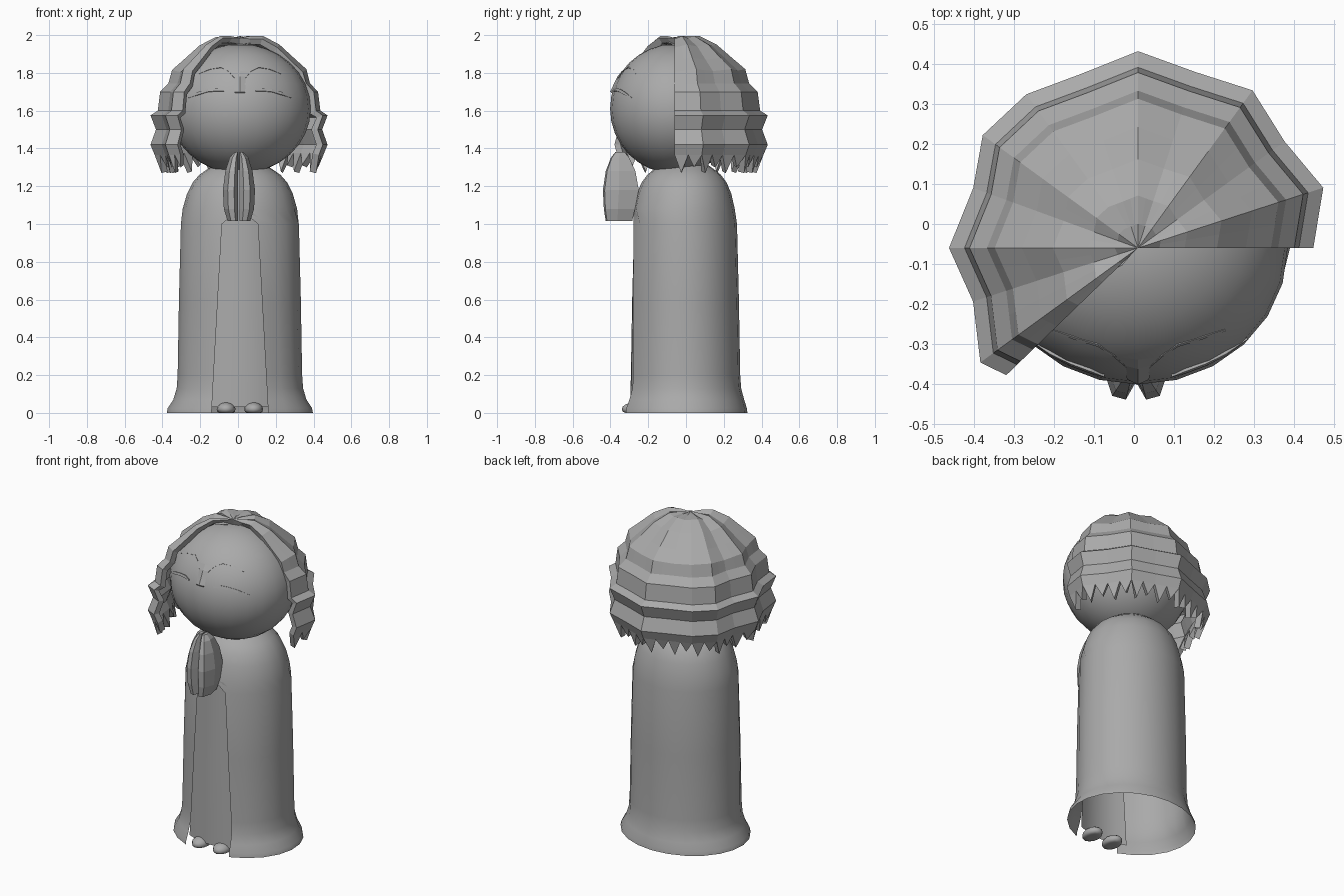
import bpy
import bmesh
from math import sin, cos, asin, pi, radians, sqrt

cube = bpy.data.objects.get("Cube")
if cube:
    bpy.data.objects.remove(cube, do_unlink=True)

grey = bpy.data.materials.new("plain_grey")
grey.use_nodes = True
tone = (0.4, 0.4, 0.4, 1)
grey.diffuse_color = tone
grey.node_tree.nodes["Principled BSDF"].inputs["Base Color"].default_value = tone

CX = 0.01


def finish(name, bm, smooth=None):
    bmesh.ops.remove_doubles(bm, verts=bm.verts, dist=0.0005)
    mesh = bpy.data.meshes.new(name)
    bm.to_mesh(mesh)
    bm.free()
    mesh.materials.append(grey)
    ob = bpy.data.objects.new(name, mesh)
    bpy.context.collection.objects.link(ob)
    if smooth:
        bpy.ops.object.select_all(action='DESELECT')
        ob.select_set(True)
        bpy.context.view_layer.objects.active = ob
        bpy.ops.object.shade_smooth_by_angle(angle=radians(smooth))
    return ob


def skin(bm, rows, closed=False):
    """Join rows of points, listed top to bottom, with quads."""
    grid = [[bm.verts.new(p) for p in row] for row in rows]
    n = len(grid[0])
    for a, b in zip(grid, grid[1:]):
        for i in range(n if closed else n - 1):
            j = (i + 1) % n
            bm.faces.new((a[i], b[i], b[j], a[j]))
    return grid


def ellipsoid(name, centre, radii, segs, rings, floor=None):
    bm = bmesh.new()
    bmesh.ops.create_uvsphere(bm, u_segments=segs, v_segments=rings, radius=1)
    for v in bm.verts:
        v.co = [c + r * k for c, r, k in zip(centre, radii, v.co)]
        if floor is not None:
            v.co.z = max(v.co.z, floor)
    return finish(name, bm, 60)


# Robe: flared shell, split down the front (height, x radius, y radius)
robe_rows = [(1.31, .14, .13), (1.285, .18, .165), (1.26, .215, .195), (1.22, .25, .225),
             (1.16, .28, .25), (1.08, .303, .268), (1.0, .315, .28), (.6, .324, .29),
             (.2, .33, .297), (.13, .335, .302), (.07, .353, .318), (.025, .383, .332),
             (0, .388, .335)]


def gap(z):
    return 0.15 - 0.055 * z if z < 1.05 else 0.0


rows = []
for z, rx, ry in robe_rows:
    g = asin(gap(z) / rx)
    angles = [-pi / 2 + g + (2 * pi - 2 * g) * i / 20 for i in range(21)]
    rows.append([(CX + rx * cos(a), -0.01 + ry * sin(a), z) for a in angles])
bm = bmesh.new()
skin(bm, rows)
finish("robe", bm, 50)

# Recessed panel behind the opening
bm = bmesh.new()
rows = []
for z, rx, ry in [(1.08, .3, .262), (.6, .32, .275), (.03, .33, .285)]:
    w = 0.17 - 0.055 * z
    rows.append([(CX + w * t / 3, -0.01 - ry * sqrt(1 - (w * t / 3 / rx) ** 2), z)
                 for t in range(-3, 4)])
skin(bm, rows)
finish("front_panel", bm, 50)

# Feet
for side, label in ((-1, "right"), (1, "left")):
    ellipsoid(label + "_foot", (CX + side * .073, -.27, .02), (.05, .07, .036), 12, 8, 0)

# Head
HC, HR = (CX, -0.06, 1.61), (.375, .342, .343)
ellipsoid("head", HC, HR, 24, 16)


def on_face(x, z, lift):
    k = 1 - (x / HR[0]) ** 2 - ((z - HC[2]) / HR[2]) ** 2
    return (CX + x, HC[1] - HR[1] * sqrt(k) - lift, z)


def face_strip(name, upper, lower, side, lift=0.004):
    bm = bmesh.new()
    skin(bm, [[on_face(side * x, z, lift) for x, z in line] for line in (upper, lower)])
    if side < 0:
        bmesh.ops.reverse_faces(bm, faces=bm.faces)
    ob = finish(name, bm)
    mod = ob.modifiers.new("thickness", 'SOLIDIFY')
    mod.thickness = 0.008


# Eyes and brows
for side, label in ((-1, "right"), (1, "left")):
    face_strip(label + "_eye",
               [(.085, 1.708), (.12, 1.72), (.17, 1.715), (.22, 1.7), (.275, 1.67)],
               [(.085, 1.703), (.12, 1.705), (.17, 1.7), (.22, 1.685), (.275, 1.667)], side)
    brow = [(.03, 1.78), (.06, 1.815), (.1, 1.835), (.16, 1.825), (.22, 1.8)]
    face_strip(label + "_brow", brow, [(x, z - .006) for x, z in brow], side, 0.001)

# Nose: slim wedge that fades into the brow
bm = bmesh.new()
skin(bm, [[on_face(-w, z, 0), on_face(0, z, lift), on_face(w, z, 0)]
          for w, z, lift in ((.06, 1.81, .002), (.03, 1.78, .006), (.028, 1.7, .012),
                             (.026, 1.693, 0))])
finish("nose", bm)

# Praying hands: pressed, faceted palms (height, front, back, width)
hand_rows = [(1.38, -.375, -.325, .025), (1.35, -.398, -.3, .05), (1.28, -.425, -.268, .072),
             (1.18, -.44, -.25, .085), (1.08, -.435, -.27, .08), (1.015, -.425, -.285, .06)]
for side, label in ((-1, "right"), (1, "left")):
    bm = bmesh.new()
    rows = []
    for z, f, b, w in hand_rows:
        d = b - f
        section = [(.004, f + .2 * d), (.3 * w, f), (.7 * w, f + .05 * d),
                   (w, f + .45 * d), (.75 * w, b), (.004, b)]
        rows.append([(CX - .005 + side * x, y, z) for x, y in section])
    grid = skin(bm, rows, closed=True)
    bm.faces.new(grid[0])
    bm.faces.new(grid[-1])
    bmesh.ops.recalc_face_normals(bm, faces=bm.faces)
    finish(label + "_hand", bm)

# Hair: pleated, tiered cap open at the front, with a toothed hem
pleats = [(0, .9), (18, 1), (36, .93), (54, 1), (72, .95), (90, 1.01), (108, .94), (126, .975),
          (144, .985), (160, .9), (180, .97), (198, .89), (216, 1), (224, .94)]
tiers = [(0, 1.985), (.06, 1.995), (.13, 1.995), (.22, 1.95), (.3, 1.88), (.37, 1.82),
         (.39, 1.745), (.435, 1.7), (.448, 1.6), (.488, 1.575), (.458, 1.5), (.488, 1.42),
         (.465, 1.365)]
rows = []
for r, z in tiers:
    keys = [(CX + r * f * cos(radians(a)), -.06 + r * f * sin(radians(a)),
             z - .15 * max(0, 1 - f) * (r > .05) * (z > 1.8)) for a, f in pleats]
    row = []
    for p, q in zip(keys, keys[1:]):
        row += [p, tuple((m + n) / 2 for m, n in zip(p, q))]
    rows.append(row + [keys[-1]])
bm = bmesh.new()
hem = skin(bm, rows)[-1]
for i, (a, b) in enumerate(zip(hem, hem[1:])):
    tip = (a.co + b.co) / 2
    tip.x, tip.y = CX + (tip.x - CX) * .95, -.06 + (tip.y + .06) * .95
    tip.z = 1.27 + .03 * (i % 2)
    bm.faces.new((a, bm.verts.new(tip), b))
bmesh.ops.remove_doubles(bm, verts=bm.verts, dist=0.0005)
hair = finish("hair", bm)
shell = hair.modifiers.new("thickness", 'SOLIDIFY')
shell.thickness = 0.035
shell.offset = -1
